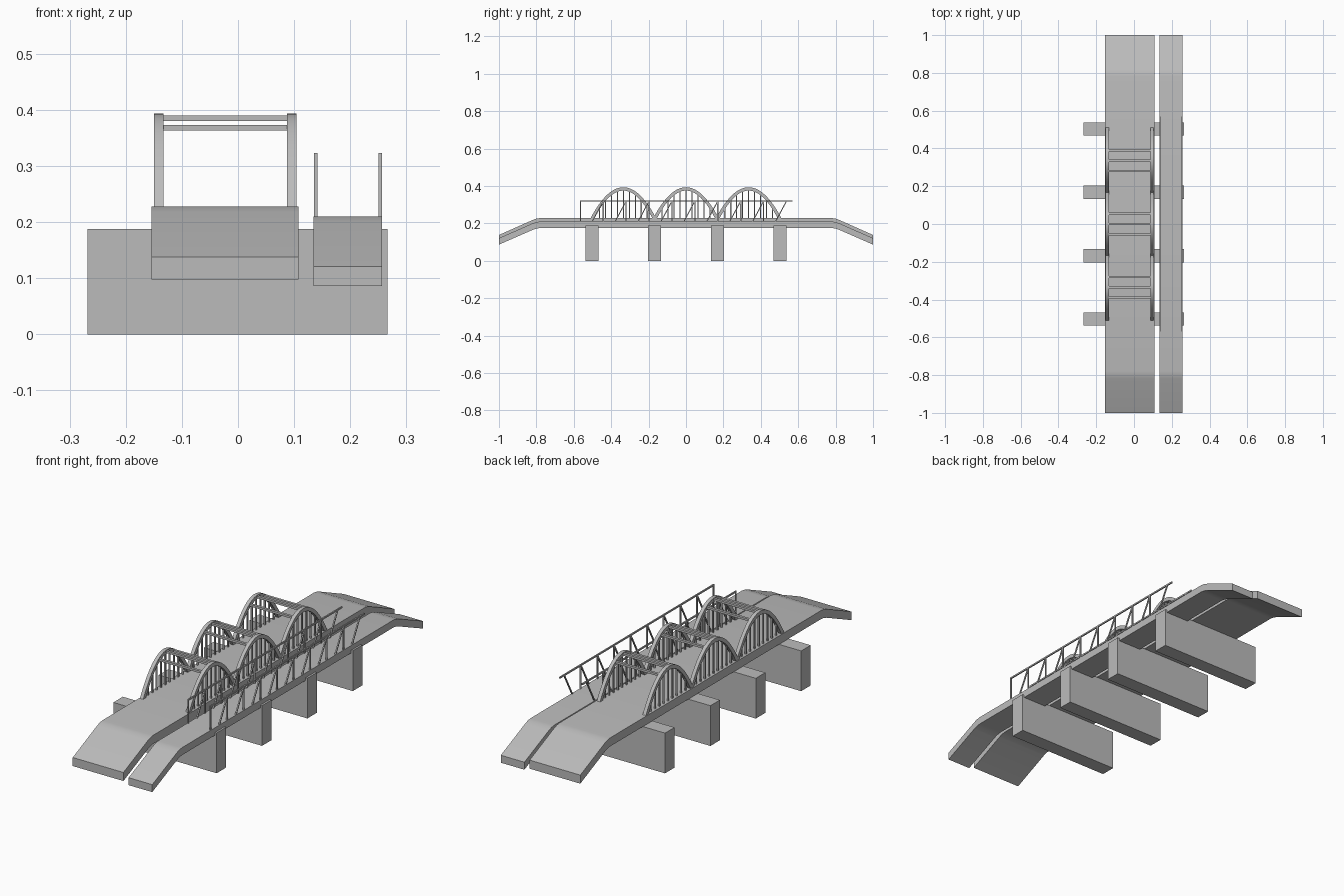
import bpy, bmesh, math
from mathutils import Vector

cube = bpy.data.objects.get("Cube")
if cube:
    bpy.data.objects.remove(cube)

# One plain concrete grey
grey = bpy.data.materials.new("concrete_grey")
grey.use_nodes = True
colour = (0.5, 0.5, 0.5, 1)
grey.diffuse_color = colour
grey.node_tree.nodes["Principled BSDF"].inputs["Base Color"].default_value = colour


def finish(name, bm, smooth=False):
    bmesh.ops.recalc_face_normals(bm, faces=bm.faces)
    mesh = bpy.data.meshes.new(name)
    bm.to_mesh(mesh)
    bm.free()
    mesh.materials.append(grey)
    ob = bpy.data.objects.new(name, mesh)
    bpy.context.collection.objects.link(ob)
    if smooth:
        bpy.ops.object.select_all(action='DESELECT')
        ob.select_set(True)
        bpy.context.view_layer.objects.active = ob
        bpy.ops.object.shade_smooth_by_angle(angle=math.radians(30))
    return ob


def add_box(bm, x0, x1, y0, y1, z0, z1):
    verts = bmesh.ops.create_cube(bm, size=1)["verts"]
    for v in verts:
        v.co = ((x0 + x1) / 2 + v.co.x * (x1 - x0),
                (y0 + y1) / 2 + v.co.y * (y1 - y0),
                (z0 + z1) / 2 + v.co.z * (z1 - z0))


def add_strip(bm, x0, x1, upper, lower):
    """Bar swept along paired upper and lower (y, z) points."""
    rings = [[bm.verts.new((x, y, z)) for x, (y, z) in
              ((x0, u), (x1, u), (x1, l), (x0, l))] for u, l in zip(upper, lower)]
    for a, b in zip(rings, rings[1:]):
        for i in range(4):
            j = (i + 1) % 4
            bm.faces.new((a[i], a[j], b[j], b[i]))
    bm.faces.new(rings[0])
    bm.faces.new(rings[-1])


def deck(name, x0, x1, top, end, thick):
    half = [(1.0, end), (0.82, top - 0.01), (0.80, top - 0.003), (0.78, top)]
    upper = [(-y, z) for y, z in half] + half[::-1]
    lower = [(y, z - thick) for y, z in upper]
    bm = bmesh.new()
    add_strip(bm, x0, x1, upper, lower)
    finish(name, bm, True)


# Road deck and narrower footway
ROAD, WALK = 0.228, 0.21
deck("road_deck", -0.154, 0.108, ROAD, 0.138, 0.04)
deck("footway_deck", 0.135, 0.257, WALK, 0.121, 0.035)

# Piers
SPAN = 0.335
for i in range(4):
    y = (i - 1.5) * SPAN
    bm = bmesh.new()
    add_box(bm, -0.268, 0.266, y - 0.035, y + 0.035, 0, 0.188)
    finish(f"pier_{i + 1}", bm)

# Arches with hangers, joined across by beams
RISE, HALF, DEPTH = 0.165, 0.175, 0.018


def arch_height(t, half, rise):
    return ROAD + rise * (1 - (t / half) ** 2)


for i in range(3):
    yc = (i - 1) * SPAN
    for side, x0 in (("right", -0.150), ("left", 0.087)):
        x1 = x0 + 0.017
        bm = bmesh.new()
        steps = [k / 14 - 1 for k in range(29)]
        outer = [(yc + s * HALF, arch_height(s, 1, RISE)) for s in steps]
        inner = [(yc + s * (HALF - 0.02), arch_height(s, 1, RISE - DEPTH)) for s in steps]
        add_strip(bm, x0, x1, outer, inner)
        finish(f"arch_{side}_{i + 1}", bm, True)
        bm = bmesh.new()
        for k in range(-4, 5):
            t = k * 0.032
            add_box(bm, x0 + 0.005, x1 - 0.005, yc + t - 0.003, yc + t + 0.003,
                    ROAD - 0.005, arch_height(t, HALF - 0.01, RISE - DEPTH / 2))
        finish(f"hangers_{side}_{i + 1}", bm)
    bm = bmesh.new()
    for t, z in ((-0.054, 0.368), (0, 0.385), (0.054, 0.368)):
        add_box(bm, -0.135, 0.09, yc + t - 0.006, yc + t + 0.006, z - 0.005, z + 0.005)
    finish(f"cross_beams_{i + 1}", bm)

# Footway railings: top rail, posts and slanted braces
BAY, START, TOP = 0.1225, -0.565, 0.323
for side, x in (("inner", 0.1385), ("outer", 0.2535)):
    bm = bmesh.new()
    add_box(bm, x - 0.003, x + 0.003, START - 0.003, 0.57, TOP - 0.007, TOP)
    for k in range(9):
        y = START + k * BAY
        add_box(bm, x - 0.003, x + 0.003, y - 0.003, y + 0.003, WALK - 0.005, TOP - 0.004)
        foot, head = y + BAY / 2, y + BAY
        ends = [(foot, WALK - 0.005), (head, TOP - 0.004)]
        add_strip(bm, x - 0.003, x + 0.003,
                  [(a - 0.003, b) for a, b in ends], [(a + 0.003, b) for a, b in ends])
    finish(f"railing_{side}", bm)
